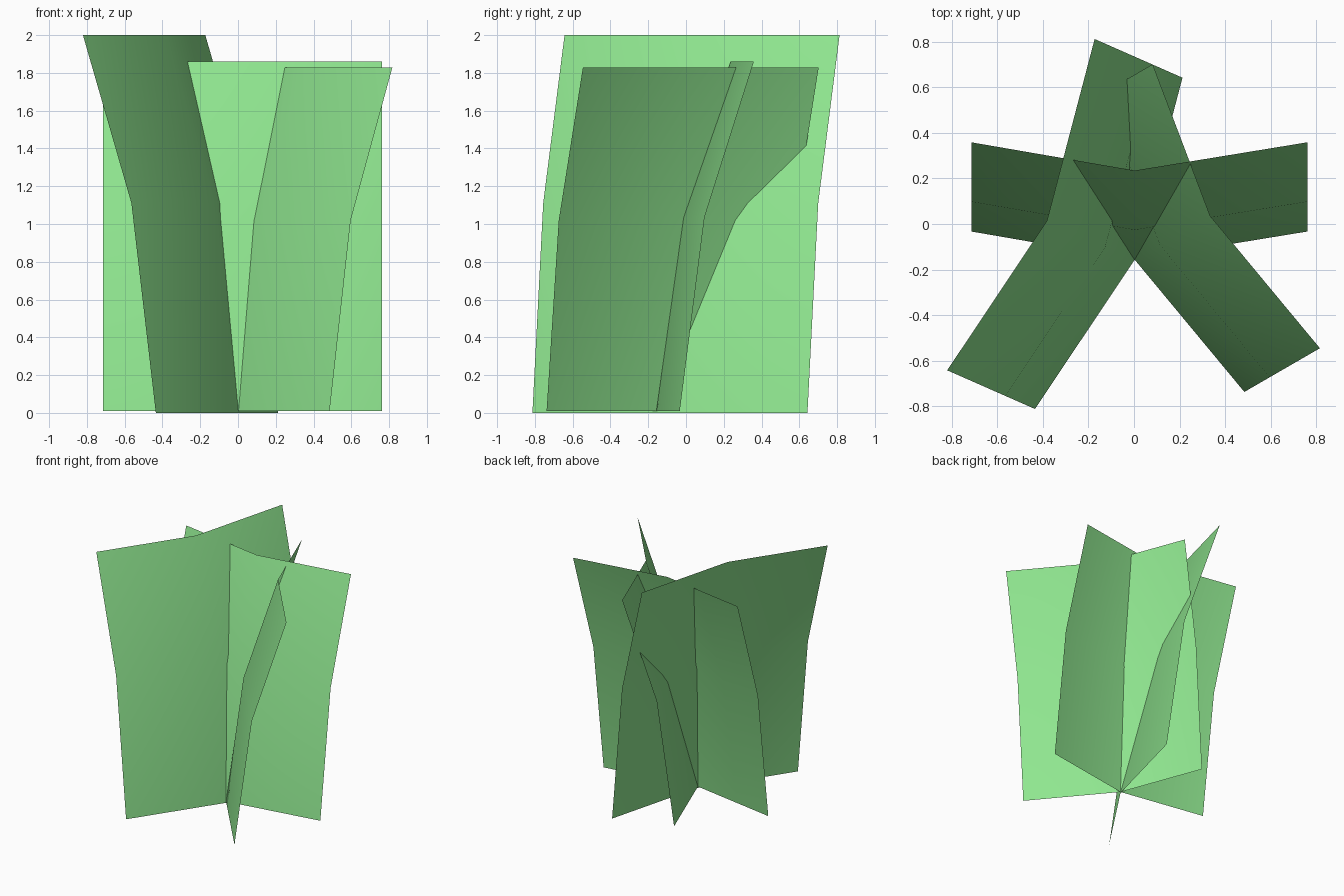
import bpy

if "Cube" in bpy.data.objects:
    bpy.data.objects.remove(bpy.data.objects["Cube"])

leaf = bpy.data.materials.new("leaf_green")
leaf.diffuse_color = (0.28, 0.8, 0.28, 1)
leaf.use_nodes = True
leaf.node_tree.nodes["Principled BSDF"].inputs["Base Color"].default_value = leaf.diffuse_color

CENTRE = (0.003, -0.157)          # shared root of all cards
BEND_Z, BEND_LEAN = 0.555, 0.335  # height and lean fractions at the bend


def grass_card(name, start, end, lean, z0, z1):
    """V-folded sheet, two columns by two rows, leaning further towards the top."""
    base = [start, CENTRE, end]
    verts = [(x + lean[0] * k, y + lean[1] * k, z0 + (z1 - z0) * h)
             for h, k in ((0, 0), (BEND_Z, BEND_LEAN), (1, 1))
             for x, y in base]
    faces = [(i, i + 1, i + 4, i + 3) for i in (0, 1, 3, 4)]
    mesh = bpy.data.meshes.new(name)
    mesh.from_pydata(verts, [], faces)
    mesh.materials.append(leaf)
    mesh.shade_smooth()
    obj = bpy.data.objects.new(name, mesh)
    bpy.context.collection.objects.link(obj)


# Three crossed sheets of foliage
grass_card("tall_grass_card", (-0.435, -0.813), (0.213, 0.643), (-0.386, 0.17), 0, 2)
grass_card("wide_grass_card", (-0.715, -0.033), (0.762, -0.033), (0, 0.392), 0.01, 1.86)
grass_card("short_grass_card", (-0.25, 0.51), (0.485, -0.738), (0.332, 0.192), 0.01, 1.828)
